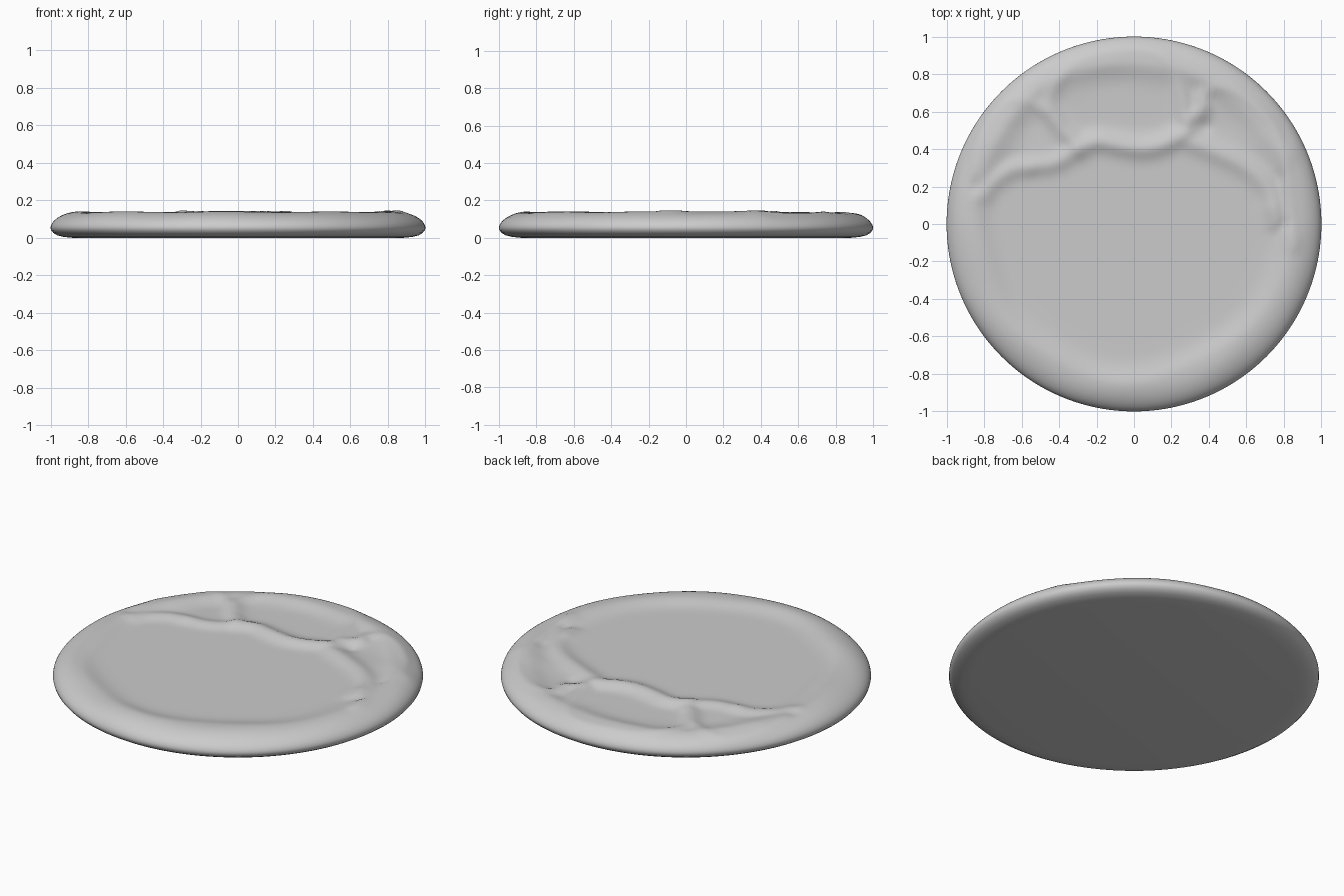
import bpy, bmesh, math
from mathutils import Vector

if "Cube" in bpy.data.objects:
    bpy.data.objects.remove(bpy.data.objects["Cube"])

SEGS, RINGS = 192, 56
FLOOR, EDGE_Z = 0.117, 0.052

# Folded ridges crossing the disc: (width, height, path)
RIDGES = [
    (0.055, 0.026, [(-0.30, 0.40), (-0.20, 0.45), (-0.08, 0.42), (0.04, 0.40),
                    (0.15, 0.42), (0.26, 0.48)]),
    (0.055, 0.020, [(0.26, 0.46), (0.40, 0.40), (0.60, 0.31), (0.73, 0.19), (0.76, 0.02)]),
    (0.050, 0.019, [(-0.30, 0.40), (-0.42, 0.32), (-0.55, 0.31), (-0.68, 0.29), (-0.84, 0.14)]),
    (0.050, 0.020, [(-0.30, 0.43), (-0.43, 0.55), (-0.47, 0.68), (-0.37, 0.82),
                    (-0.25, 0.91), (0.05, 0.95), (0.20, 0.88), (0.25, 0.72), (0.29, 0.50)]),
    (0.045, 0.020, [(-0.46, 0.60), (-0.58, 0.67), (-0.72, 0.66), (-0.82, 0.50), (-0.85, 0.28)]),
    (0.045, 0.022, [(0.29, 0.55), (0.37, 0.62), (0.36, 0.70), (0.48, 0.75),
                    (0.64, 0.65), (0.78, 0.48), (0.82, 0.25), (0.85, -0.12)]),
]
# Small lumps: x, y, radius, height
LUMPS = [(0.39, 0.61, 0.05, 0.006), (0.74, 0.08, 0.05, 0.006), (0.84, -0.08, 0.06, 0.006),
         (-0.78, 0.14, 0.04, 0.006), (-0.55, 0.30, 0.04, 0.004), (0.84, 0.38, 0.05, 0.006),
         (-0.42, 0.56, 0.05, 0.004), (0.39, 0.52, 0.03, -0.008), (0.78, 0.25, 0.03, -0.006),
         (-0.85, 0.20, 0.03, -0.008), (0.80, 0.00, 0.025, -0.008)]


def smooth_path(pts):
    p = [Vector(q) for q in pts]
    for _ in range(2):
        q = [p[0]]
        for a, b in zip(p, p[1:]):
            q += [a.lerp(b, 0.25), a.lerp(b, 0.75)]
        p = q + [p[-1]]
    return p


PATHS = [(w, h, smooth_path(p)) for w, h, p in RIDGES]


def path_distance(x, y, path):
    best = 9.0
    for a, b in zip(path, path[1:]):
        dx, dy = b.x - a.x, b.y - a.y
        t = ((x - a.x) * dx + (y - a.y) * dy) / (dx * dx + dy * dy + 1e-9)
        t = min(1, max(0, t))
        best = min(best, (x - a.x - t * dx) ** 2 + (y - a.y - t * dy) ** 2)
    return math.sqrt(best)


def relief(x, y):
    r, a = math.hypot(x, y), math.atan2(y, x)
    # Raised rim, its crest wandering in and out
    crest = 0.86 + 0.015 * math.sin(3 * a + 1) + 0.01 * math.sin(7 * a) + 0.02 * math.sin(a)
    d = r - crest
    s = 0.022 * math.exp(-(d / (0.08 if d < 0 else 0.2)) ** 2)
    s += 0.002 * math.sin(9 * a + 12 * r) * min(1, max(0, (r - 0.7) / 0.15))
    total = max(s, 0) ** 3
    for w, h, path in PATHS:
        total += (h * math.exp(-(path_distance(x, y, path) / w) ** 2)) ** 3
    z = FLOOR + total ** (1 / 3)
    # Pockets behind the main fold sit slightly lower
    z -= 0.004 * min(1, max(0, (y - 0.42) / 0.1))
    for lx, ly, lr, lh in LUMPS:
        z += lh * math.exp(-((x - lx) ** 2 + (y - ly) ** 2) / lr ** 2)
    return min(z, 0.147)


bm = bmesh.new()
loops = []
# Sculpted top, rolling over into the edge
radii = [0.84 * i / (RINGS - 14) for i in range(1, RINGS - 13)]
radii += [0.84 + 0.16 * math.sin(math.pi / 2 * i / 14) for i in range(1, 15)]
for r in radii:
    ring = []
    roll = math.sqrt(max(0, 1 - (max(0, r - 0.84) / 0.16) ** 2.2))
    for k in range(SEGS):
        a = 2 * math.pi * k / SEGS
        x, y = r * math.cos(a), r * math.sin(a)
        z = EDGE_Z + (relief(x, y) - EDGE_Z) * roll
        ring.append(bm.verts.new((x, y, z)))
    loops.append(ring)
# Rounded underside
for r, z in [(0.997, 0.04), (0.985, 0.026), (0.965, 0.014), (0.93, 0.005), (0.88, 0.0)]:
    loops.append([bm.verts.new((r * math.cos(2 * math.pi * k / SEGS),
                                r * math.sin(2 * math.pi * k / SEGS), z)) for k in range(SEGS)])
for lo, hi in zip(loops, loops[1:]):
    for k in range(SEGS):
        n = (k + 1) % SEGS
        bm.faces.new((lo[k], hi[k], hi[n], lo[n]))
centre = bm.verts.new((0, 0, relief(0, 0)))
for k in range(SEGS):
    bm.faces.new((centre, loops[0][k], loops[0][(k + 1) % SEGS]))
bm.faces.new(list(reversed(loops[-1])))
bmesh.ops.recalc_face_normals(bm, faces=bm.faces[:])
mesh = bpy.data.meshes.new("folded_disc")
bm.to_mesh(mesh)
bm.free()
disc = bpy.data.objects.new("folded_disc", mesh)
bpy.context.collection.objects.link(disc)
for p in mesh.polygons:
    p.use_smooth = True
